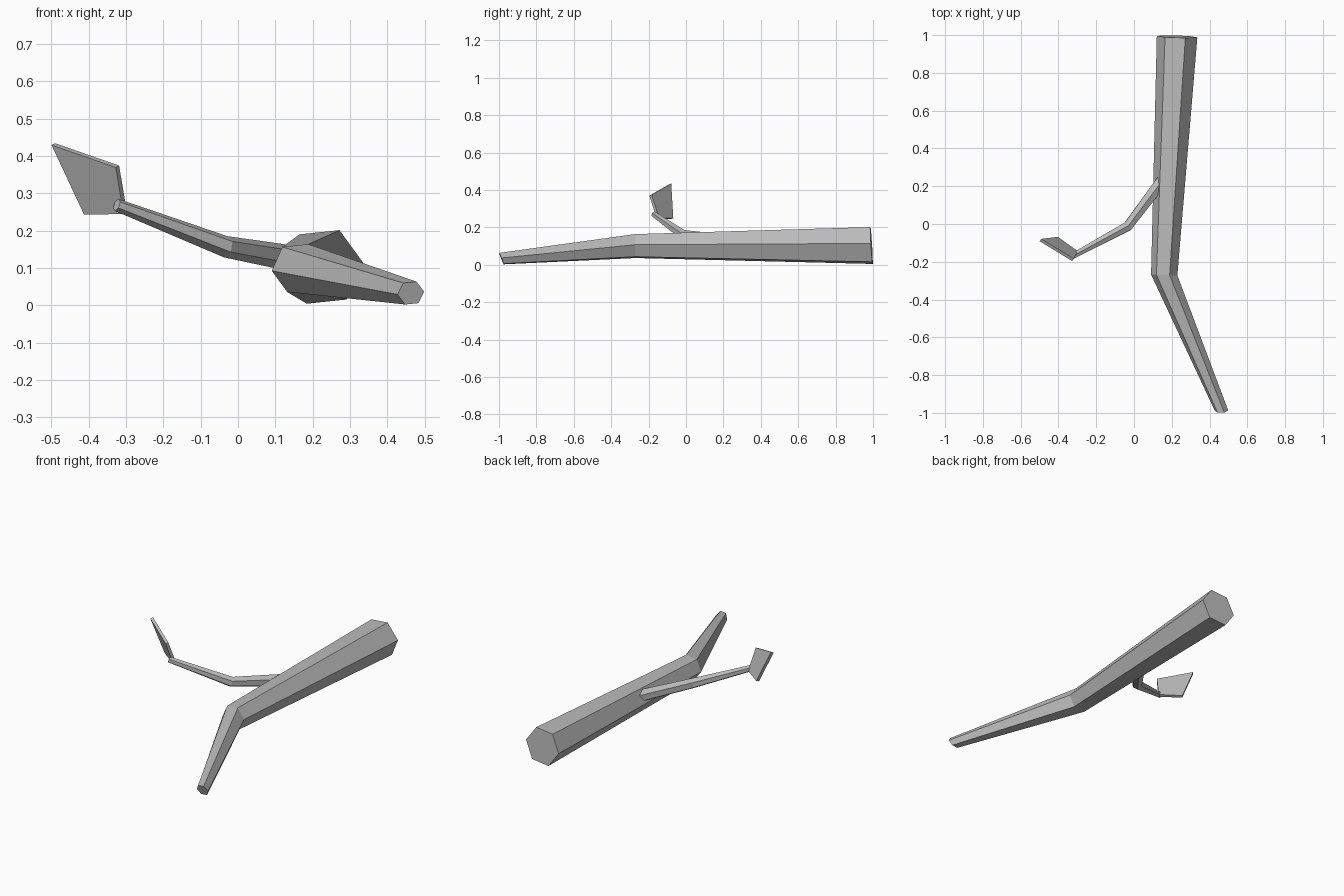
import bpy, bmesh, math
from mathutils import Vector

cube = bpy.data.objects.get("Cube")
if cube:
    bpy.data.objects.remove(cube, do_unlink=True)

bark = bpy.data.materials.new("dead_wood_grey")
bark.use_nodes = True
GREY = (0.5, 0.5, 0.5, 1)
bark.diffuse_color = GREY
bark.node_tree.nodes["Principled BSDF"].inputs["Base Color"].default_value = GREY


def finish(name, bm):
    bmesh.ops.recalc_face_normals(bm, faces=bm.faces)
    mesh = bpy.data.meshes.new(name)
    bm.to_mesh(mesh)
    bm.free()
    mesh.materials.append(bark)
    obj = bpy.data.objects.new(name, mesh)
    bpy.context.collection.objects.link(obj)
    return obj


def limb(name, stations, sides, phase):
    """Faceted tapering limb: each station is (centre, radius, ring normal)."""
    bm = bmesh.new()
    rings = []
    for centre, radius, normal in stations:
        n = Vector(normal).normalized()
        right = n.cross(Vector((0, 0, 1))).normalized()
        up = right.cross(n)
        ring = []
        for i in range(sides):
            a = math.radians(phase) + math.tau * i / sides
            offset = right * math.cos(a) + up * math.sin(a)
            ring.append(bm.verts.new(Vector(centre) + offset * radius))
        rings.append(ring)
    for a, b in zip(rings, rings[1:]):
        for i in range(sides):
            j = (i + 1) % sides
            bm.faces.new((a[i], a[j], b[j], b[i]))
    bm.faces.new(rings[0])
    bm.faces.new(rings[-1])
    return finish(name, bm)


# Main branch, thick at the back and bent sideways toward its thin tip
limb("main_branch", [
    ((0.228, 0.992, 0.103), 0.108, (0.03, 1, 0.06)),
    ((0.160, -0.270, 0.100), 0.070, (0.03, 1, 0)),
    ((0.463, -0.987, 0.033), 0.036, (-0.05, 1, 0.4)),
], 6, 6)

# Side twig growing out of the branch
limb("side_twig", [
    ((0.165, 0.250, 0.122), 0.036, (0.6, 0.8, -0.1)),
    ((-0.033, -0.012, 0.157), 0.029, (0.75, 0.62, -0.2)),
    ((-0.325, -0.170, 0.269), 0.017, (0.83, 0.45, -0.32)),
], 6, 30)

# Flat slab of a leaf at the end of the twig
corners = [Vector(c) for c in (
    (-0.495, -0.085, 0.432), (-0.323, -0.190, 0.372),
    (-0.302, -0.150, 0.247), (-0.408, -0.074, 0.246))]
half = (corners[1] - corners[0]).cross(corners[3] - corners[0]).normalized() * 0.008
bm = bmesh.new()
front = [bm.verts.new(c - half) for c in corners]
back = [bm.verts.new(c + half) for c in corners]
bm.faces.new(front)
bm.faces.new(back)
for i in range(4):
    j = (i + 1) % 4
    bm.faces.new((front[i], front[j], back[j], back[i]))
finish("leaf", bm)
